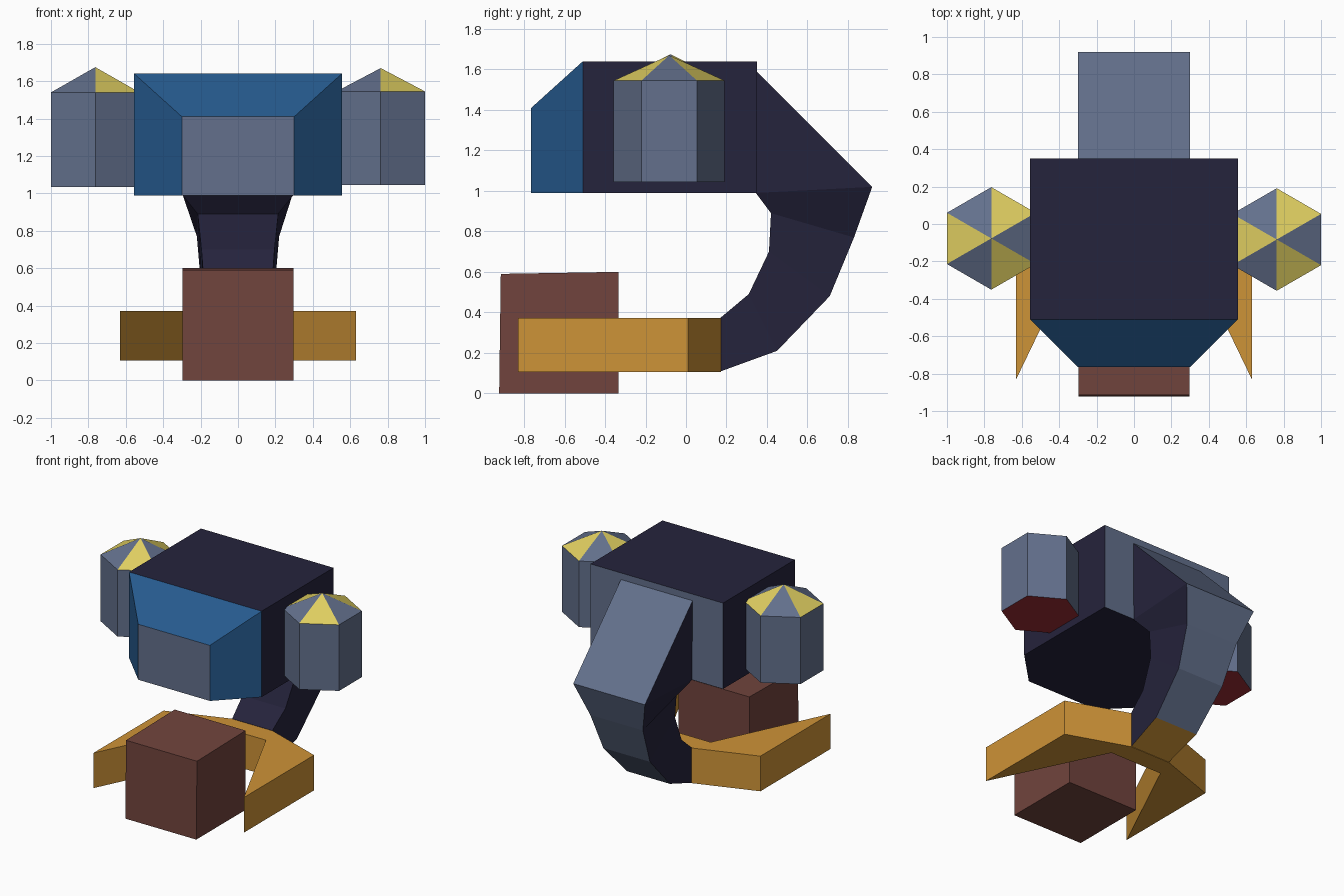
import bpy, bmesh, math

if "Cube" in bpy.data.objects:
    bpy.data.objects.remove(bpy.data.objects["Cube"])


def material(name, r, g, b):
    m = bpy.data.materials.new(name)
    lin = [(c / 255 / 12.92) if c < 10 else ((c / 255 + 0.055) / 1.055) ** 2.4 for c in (r, g, b)]
    m.diffuse_color = (*lin, 1)
    m.use_nodes = True
    m.node_tree.nodes["Principled BSDF"].inputs["Base Color"].default_value = m.diffuse_color
    return m


navy = material("navy", 37, 35, 60)
slate = material("slate", 99, 112, 140)
blue = material("blue", 38, 90, 142)
orange = material("orange", 206, 147, 55)
brown = material("brown", 113, 68, 61)
yellow = material("yellow", 224, 207, 97)
red = material("dark red", 158, 45, 53)


def build(name, verts, faces, mats):
    """faces: list of (vertex indices, material index)"""
    bm = bmesh.new()
    vs = [bm.verts.new(v) for v in verts]
    for idx, mat in faces:
        bm.faces.new([vs[i] for i in idx]).material_index = mat
    bmesh.ops.recalc_face_normals(bm, faces=bm.faces[:])
    me = bpy.data.meshes.new(name)
    bm.to_mesh(me)
    bm.free()
    for m in mats:
        me.materials.append(m)
    ob = bpy.data.objects.new(name, me)
    bpy.context.collection.objects.link(ob)
    return ob


def loft(name, rings, side_mat, caps, mats):
    """Bridge equal-length rings; side_mat(segment, side) picks the colour."""
    n = len(rings[0])
    verts = [v for ring in rings for v in ring]
    faces = [((s * n + i, s * n + (i + 1) % n, (s + 1) * n + (i + 1) % n, (s + 1) * n + i),
              side_mat(s, i)) for s in range(len(rings) - 1) for i in range(n)]
    faces.append((range(n), caps[0]))
    faces.append((range((len(rings) - 1) * n, len(rings) * n), caps[1]))
    return build(name, verts, faces, mats)


def rect(y, w, z0, z1):
    return [(-w, y, z0), (w, y, z0), (w, y, z1), (-w, y, z1)]


# Head: box with a tapered blue snout, slate front and back, navy underside
loft("head",
     [rect(-0.765, 0.30, 0.99, 1.41), rect(-0.51, 0.555, 0.99, 1.64), rect(0.35, 0.555, 0.99, 1.64)],
     lambda s, i: 2 if s == 0 and i != 0 else 0, (1, 1), [navy, slate, blue])

# Neck: wedge on the head's back, then a curved tapering arm
# each section: outer y, z, half width; inner y, z, half width
sections = [(0.345, 1.595, 0.30, 0.34, 1.00, 0.295),
            (0.92, 1.02, 0.30, 0.345, 0.99, 0.295),
            (0.83, 0.77, 0.22, 0.42, 0.89, 0.215),
            (0.71, 0.48, 0.195, 0.41, 0.70, 0.195),
            (0.45, 0.21, 0.18, 0.31, 0.49, 0.18),
            (0.17, 0.108, 0.168, 0.17, 0.373, 0.168)]
rings = [[(-wo, yo, zo), (wo, yo, zo), (wi, yi, zi), (-wi, yi, zi)]
         for yo, zo, wo, yi, zi, wi in sections]
loft("neck", rings,
     lambda s, i: (2 if s == 4 else 1) if i == 0 else 0, (0, 0), [navy, slate, orange])

# Claw: forked plate with pointed tips
half = [(0.168, 0.172), (0.63, 0.01), (0.63, -0.83), (0.22, 0.02)]
outline = half + [(-x, y) for x, y in reversed(half)]
loft("claw", [[(x, y, z) for x, y in outline] for z in (0.106, 0.372)],
     lambda s, i: 0, (0, 0), [orange])

# Crate held between the claws
loft("crate",
     [[(-0.297, y, z0), (0.297, y, z0), (0.297, yt, z1), (-0.297, yt, z1)]
      for y, yt, z0, z1 in ((-0.923, -0.915, 0, 0.59), (-0.333, -0.333, 0, 0.60))],
     lambda s, i: 0, (0, 0), [brown])

# Side pods: hexagonal drums with striped pointed roofs and red undersides
for name, x, y, z0, z1, top in (("left_pod", -0.763, -0.077, 1.035, 1.54, 1.675),
                                ("right_pod", 0.763, -0.083, 1.045, 1.545, 1.67)):
    r = 0.274
    ring = [(x + r * math.cos(math.radians(30 + 60 * k)),
             y + r * math.sin(math.radians(30 + 60 * k))) for k in range(6)]
    verts = [(a, b, z) for z in (z0, z1) for a, b in ring] + [(x, y, top)]
    faces = [(range(6), 2)]
    for k in range(6):
        n = (k + 1) % 6
        faces.append(((k, n, n + 6, k + 6), 0))
        faces.append(((k + 6, n + 6, 12), 1 if k % 2 == 0 else 0))
    build(name, verts, faces, [slate, yellow, red])
